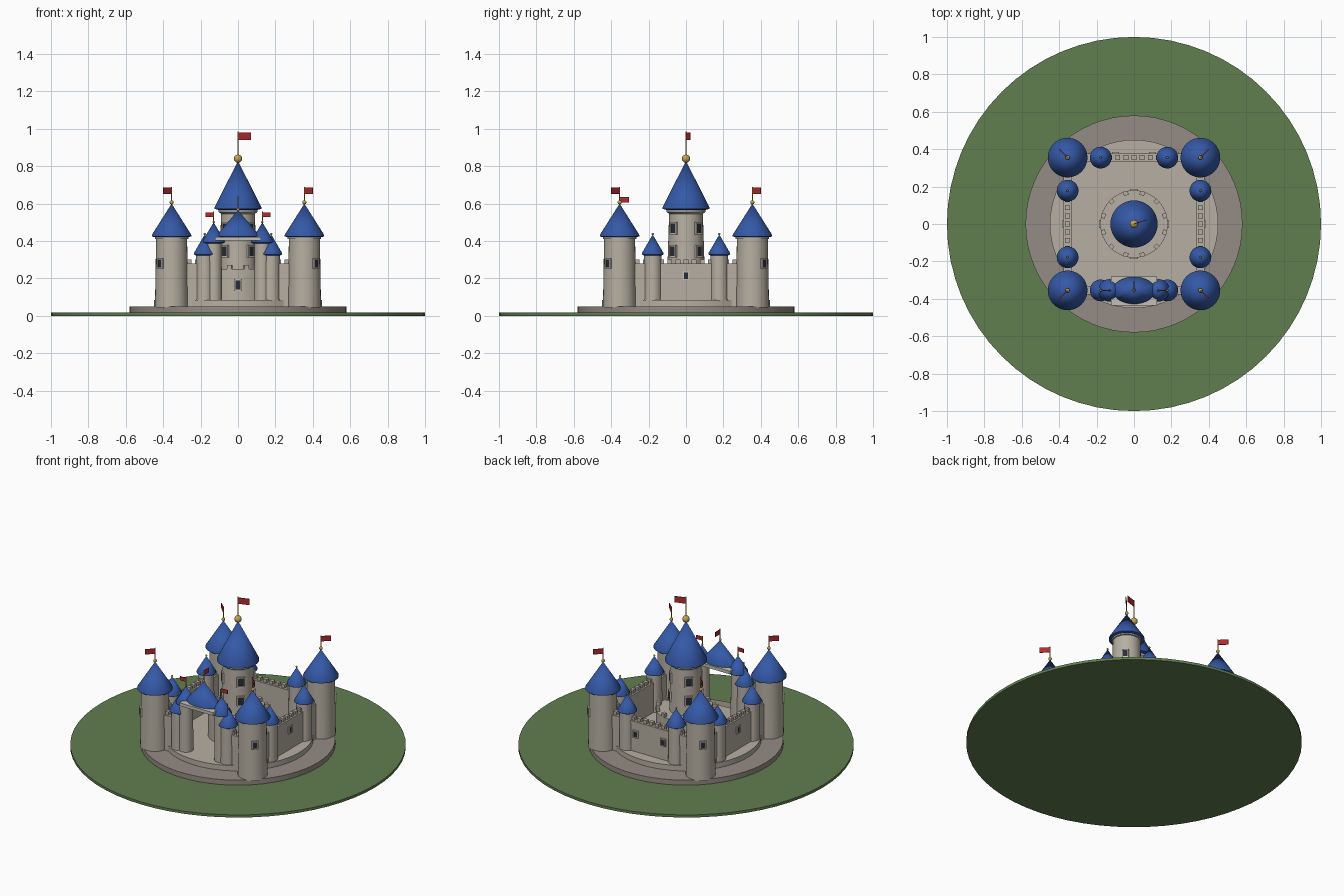
import bpy, bmesh
from math import pi, cos, sin, radians, atan2
from mathutils import Matrix

if "Cube" in bpy.data.objects:
    bpy.data.objects.remove(bpy.data.objects["Cube"])


def material(name, rgb):
    m = bpy.data.materials.new(name)
    m.diffuse_color = (*rgb, 1)
    m.use_nodes = True
    m.node_tree.nodes["Principled BSDF"].inputs["Base Color"].default_value = m.diffuse_color
    return m


GRASS = material("grass", (0.12, 0.21, 0.08))
ROCK = material("rock", (0.30, 0.26, 0.23))
STONE = material("stone", (0.47, 0.43, 0.36))
TRIM = material("trim", (0.56, 0.53, 0.46))
BLUE = material("roof_blue", (0.035, 0.10, 0.39))
GOLD = material("gold", (0.55, 0.36, 0.09))
RED = material("flag_red", (0.42, 0.025, 0.03))
DARK = material("window_dark", (0.02, 0.025, 0.04))


def finish(name, bm, mat, smooth=True):
    bmesh.ops.recalc_face_normals(bm, faces=bm.faces)
    me = bpy.data.meshes.new(name)
    bm.to_mesh(me)
    bm.free()
    me.materials.append(mat)
    ob = bpy.data.objects.new(name, me)
    bpy.context.collection.objects.link(ob)
    if smooth:
        bpy.ops.object.select_all(action='DESELECT')
        ob.select_set(True)
        bpy.context.view_layer.objects.active = ob
        bpy.ops.object.shade_smooth_by_angle(angle=radians(35))
    return ob


def lathe(name, profile, x, y, mat, seg=32, sy=1.0):
    """Closed solid turned from (radius, z) points; radius 0 makes a tip."""
    bm = bmesh.new()
    rings = []
    for r, z in profile:
        n = seg if r > 0 else 1
        rings.append([bm.verts.new((x + r * cos(2 * pi * i / seg),
                                    y + sy * r * sin(2 * pi * i / seg), z)) for i in range(n)])
    for a, b in zip(rings, rings[1:]):
        for i in range(seg):
            j = (i + 1) % seg
            if len(b) == 1:
                bm.faces.new((a[i], a[j], b[0]))
            else:
                bm.faces.new((a[i], a[j], b[j], b[i]))
    for ring in (rings[0], rings[-1]):
        if len(ring) > 1:
            bm.faces.new(ring)
    return finish(name, bm, mat)


def boxes(name, items, mat):
    """Boxes from (centre, size, z rotation), in one mesh."""
    bm = bmesh.new()
    for c, s, rot in items:
        bmesh.ops.create_cube(bm, size=1, matrix=Matrix.Translation(c)
                              @ Matrix.Rotation(rot, 4, 'Z') @ Matrix.Diagonal((*s, 1)))
    return finish(name, bm, mat, False)


def window(name, x, y, z, ang, w, h):
    """Stone frame and dark pane facing outward along ang."""
    ux, uy = cos(ang), sin(ang)
    frame = []
    for s in (-1, 1):
        frame.append(((x - uy * s * w / 2, y + ux * s * w / 2, z), (0.014, 0.007, h + 0.007), ang))
        frame.append(((x, y, z + s * h / 2), (0.014, w, 0.007), ang))
    boxes(name + "_frame", frame, TRIM)
    boxes(name + "_pane", [((x, y, z), (0.009, w, h), ang)], DARK)


def roof(name, x, y, z0, z1, r, sy=1.0):
    lathe(name, [(r * 0.8, z0 - 0.006), (r, z0), (r, z0 + 0.007), (0, z1)], x, y, BLUE, 40, sy)


def finial(name, x, y, z, r):
    bm = bmesh.new()
    bmesh.ops.create_uvsphere(bm, u_segments=16, v_segments=10, radius=r,
                              matrix=Matrix.Translation((x, y, z)))
    finish(name, bm, GOLD)


def flag(name, x, y, z0, z1, ang, length, h):
    lathe(name + "_pole", [(0.003, z0), (0.003, z1)], x, y, GOLD, 8)
    c = (x + cos(ang) * length / 2, y + sin(ang) * length / 2, z1 - 0.004 - h / 2)
    boxes(name + "_cloth", [(c, (length, 0.004, h), ang)], RED)


# Ground and stepped terrace
lathe("ground", [(1, 0), (1, 0.017)], 0, 0, GRASS, 64)
lathe("lower_terrace", [(0.58, 0.01), (0.58, 0.05)], 0, 0, ROCK, 64)
lathe("upper_terrace", [(0.45, 0.045), (0.45, 0.084)], 0, 0, STONE, 64)

P = 0.355   # wall line
T = 0.178   # turret offset along the wall

# Corner towers
for sx in (-1, 1):
    for sy in (-1, 1):
        x, y, a = sx * P, sy * P, atan2(sy, sx)
        lathe("corner_tower", [(0.089, 0.045), (0.083, 0.41), (0.09, 0.412), (0.09, 0.428)], x, y, STONE)
        roof("corner_roof", x, y, 0.425, 0.60, 0.106)
        finial("corner_finial", x, y, 0.607, 0.011)
        flag("corner_flag", x, y, 0.60, 0.69, a, 0.062, 0.034)
        window("corner_window", x + 0.086 * cos(a), y + 0.086 * sin(a), 0.28, a, 0.034, 0.048)

# Curtain walls with merlons, open at the front gate
walls = [((s * P, 0, 0.163), (0.046, 2 * P, 0.235), 0) for s in (-1, 1)]
walls.append(((0, P, 0.163), (2 * P, 0.046, 0.235), 0))
walls += [((s * 0.235, -P, 0.163), (0.24, 0.046, 0.235), 0) for s in (-1, 1)]
boxes("curtain_walls", walls, STONE)
merlons = []
for i in range(-6, 7):
    t = i * 0.0435
    spots = [(P, t), (-P, t), (t, P)]
    if abs(t) > 0.12:
        spots.append((t, -P))
    merlons += [((u, v, 0.29), (0.026, 0.026, 0.024), 0) for u, v in spots]
boxes("wall_merlons", merlons, STONE)
for s in (-1, 1):
    window("side_wall_window", s * (P + 0.023), 0, 0.215, 0 if s > 0 else pi, 0.03, 0.042)
    window("back_wall_window", s * 0.1, P + 0.023, 0.2, pi / 2, 0.03, 0.042)

# Small turrets along the walls
for sx in (-1, 1):
    for sy in (-1, 1):
        for x, y in ((sx * T, sy * P), (sx * P, sy * T)):
            lathe("wall_turret", [(0.049, 0.045), (0.046, 0.33)], x, y, STONE, 24)
            roof("turret_roof", x, y, 0.328, 0.435, 0.058)
            finial("turret_finial", x, y, 0.438, 0.006)

# Gatehouse: twin turrets, lintel slab, oval roof
for s in (-1, 1):
    x = s * 0.13
    lathe("gate_turret", [(0.045, 0.045), (0.042, 0.395)], x, -P, STONE, 24)
    roof("gate_turret_roof", x, -P, 0.393, 0.50, 0.06)
    finial("gate_turret_finial", x, -P, 0.502, 0.006)
    flag("gate_turret_flag", x, -P, 0.50, 0.557, 0 if s > 0 else pi, 0.043, 0.025)
boxes("gate_lintel", [((0, -0.357, 0.412), (0.246, 0.155, 0.02), 0)], TRIM)
roof("gate_roof", 0, -P, 0.425, 0.565, 0.113, 0.64)
finial("gate_finial", 0, -P, 0.568, 0.008)
flag("gate_flag", 0, -P, 0.565, 0.64, pi / 2, 0.05, 0.03)

# Keep: crenellated drum, tall tower, roof and flag
lathe("keep_drum", [(0.18, 0.08), (0.18, 0.25)], 0, 0, STONE, 40)
ring = []
for i in range(12):
    a = radians(15 + 30 * i)
    ring.append(((0.17 * cos(a), 0.17 * sin(a), 0.26), (0.022, 0.026, 0.026), a))
boxes("drum_merlons", ring, STONE)
for i in range(4):
    a = i * pi / 2
    window("drum_window", 0.18 * cos(a), 0.18 * sin(a), 0.165, a, 0.036, 0.055)
lathe("keep_tower", [(0.1, 0.24), (0.09, 0.555)], 0, 0, STONE, 40)
lathe("keep_cornice", [(0.09, 0.545), (0.104, 0.555), (0.104, 0.575)], 0, 0, TRIM, 40)
for i in range(4):
    a = radians(45 + 90 * i)
    for z, r in ((0.345, 0.097), (0.468, 0.093)):
        window("keep_window", r * cos(a), r * sin(a), z, a, 0.042, 0.058)
roof("keep_roof", 0, 0, 0.572, 0.828, 0.126)
finial("keep_finial", 0, 0, 0.84, 0.022)
flag("keep_flag", 0, 0, 0.82, 0.985, radians(18), 0.072, 0.04)
